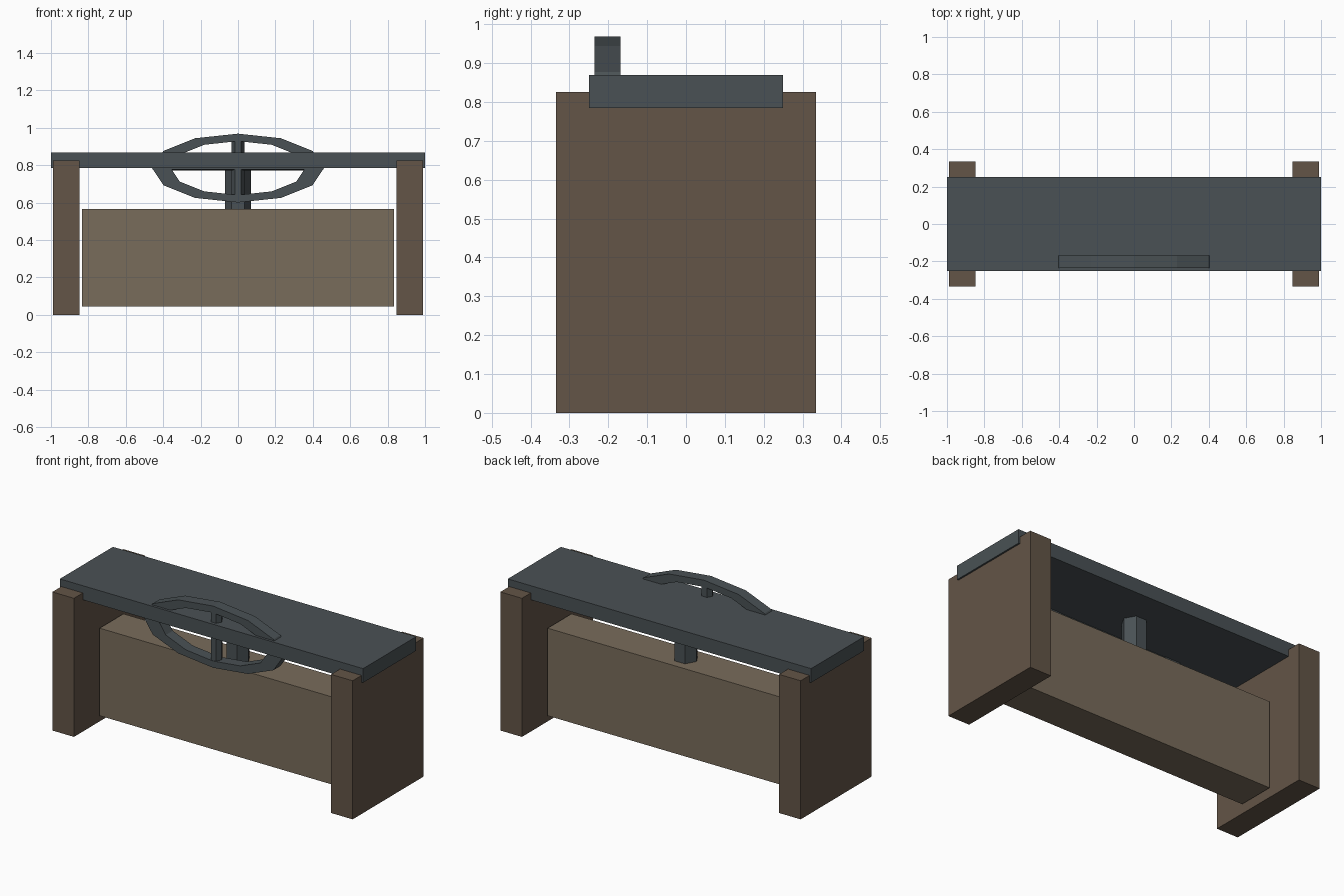
import bpy, bmesh
from math import sin, cos, pi
from mathutils import Matrix, Vector

if "Cube" in bpy.data.objects:
    bpy.data.objects.remove(bpy.data.objects["Cube"])


def material(name, rgb):
    m = bpy.data.materials.new(name)
    m.diffuse_color = (*rgb, 1)
    m.use_nodes = True
    m.node_tree.nodes["Principled BSDF"].inputs["Base Color"].default_value = m.diffuse_color
    return m


wood = material("wood", (0.125, 0.09, 0.063))
tan_wood = material("light_wood", (0.19, 0.15, 0.105))
metal = material("metal", (0.068, 0.083, 0.09))


def finish(name, bm, mat):
    bmesh.ops.recalc_face_normals(bm, faces=bm.faces)
    me = bpy.data.meshes.new(name)
    bm.to_mesh(me)
    bm.free()
    me.materials.append(mat)
    ob = bpy.data.objects.new(name, me)
    bpy.context.collection.objects.link(ob)
    return ob


def box(name, lo, hi, mat):
    lo, hi = Vector(lo), Vector(hi)
    bm = bmesh.new()
    bmesh.ops.create_cube(bm, size=1, matrix=Matrix.Translation((lo + hi) / 2)
                          @ Matrix.Diagonal((*(hi - lo), 1)))
    return finish(name, bm, mat)


def hex_rod(name, r, length, matrix, mat):
    bm = bmesh.new()
    bmesh.ops.create_cone(bm, cap_ends=True, segments=6, radius1=r, radius2=r,
                          depth=length, matrix=matrix @ Matrix.Rotation(pi / 6, 4, 'Z'))
    return finish(name, bm, mat)


# Side posts, hanging body and top slab
for side, x0, x1 in (("left", -0.99, -0.848), ("right", 0.848, 0.99)):
    box(side + "_post", (x0, -0.334, 0), (x1, 0.334, 0.826), wood)
box("body", (-0.834, -0.112, 0.045), (0.834, 0.112, 0.567), tan_wood)
box("top_slab", (-1, -0.25, 0.785), (1, 0.25, 0.869), metal)

# Hexagonal hanger between slab and body
hex_rod("hanger", 0.07, 0.25, Matrix.Translation((0, 0, 0.675)) @ Matrix.Rotation(pi / 2 - pi / 2, 4, 'Z'), metal)

# Flattened wheel through the slab: twelve-sided rim with square section
wheel = Matrix.Translation((0, -0.202, 0.785)) @ Matrix.Diagonal((1, 1, 0.4, 1))
bm = bmesh.new()
section = [(0.46, -0.033), (0.46, 0.033), (0.36, 0.033), (0.36, -0.033)]
rings = []
for i in range(12):
    a = i * pi / 6
    rings.append([bm.verts.new(wheel @ Vector((r * cos(a), y, r * sin(a)))) for r, y in section])
for i in range(12):
    p, q = rings[i], rings[(i + 1) % 12]
    for k in range(4):
        n = (k + 1) % 4
        bm.faces.new((p[k], p[n], q[n], q[k]))
finish("wheel_rim", bm, metal)

# Crossed spokes
hex_rod("upright_spoke", 0.034, 0.78, wheel, metal)
hex_rod("level_spoke", 0.034, 0.78, wheel @ Matrix.Rotation(pi / 2, 4, 'Y'), metal)
